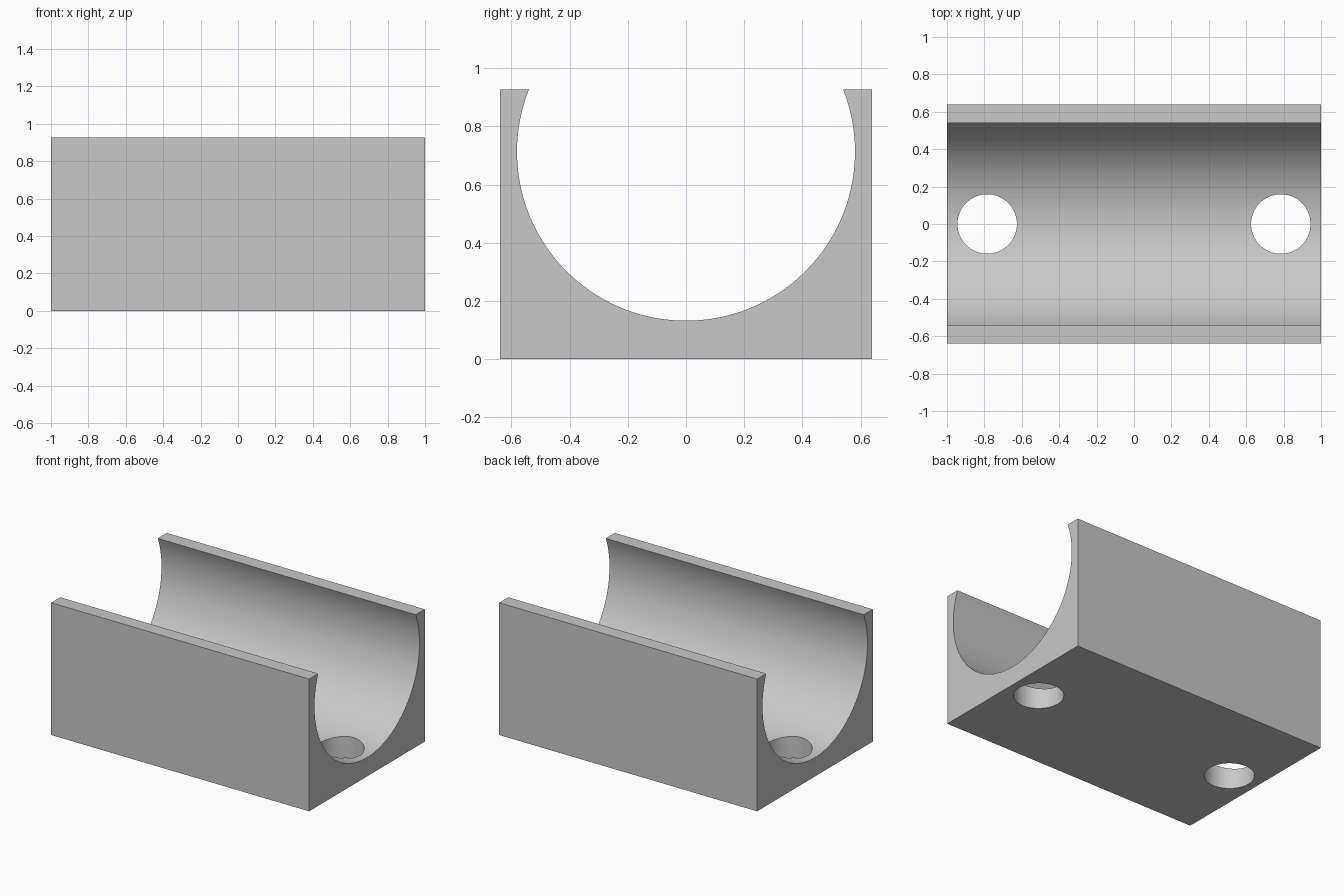
import bpy, bmesh, math

cube = bpy.data.objects.get("Cube")
if cube:
    bpy.data.objects.remove(cube, do_unlink=True)

LENGTH, HALF_DEPTH, HEIGHT = 2.0, 0.64, 0.927
BORE_RADIUS, BORE_Z = 0.581, 0.713
HOLE_RADIUS, HOLE_X = 0.159, 0.785

grey = bpy.data.materials.new("light_grey")
grey.use_nodes = True
colour = (0.58, 0.58, 0.58, 1)
grey.diffuse_color = colour
grey.node_tree.nodes["Principled BSDF"].inputs["Base Color"].default_value = colour


# Cradle block: a squared profile with an open round bore, extruded along x
def make_cradle(segments=96):
    lip = math.asin((HEIGHT - BORE_Z) / BORE_RADIUS)
    sweep = math.pi + 2 * lip
    profile = [(-HALF_DEPTH, HEIGHT), (-HALF_DEPTH, 0), (HALF_DEPTH, 0), (HALF_DEPTH, HEIGHT)]
    for i in range(segments + 1):
        a = lip - sweep * i / segments
        profile.append((BORE_RADIUS * math.cos(a), BORE_Z + BORE_RADIUS * math.sin(a)))
    bm = bmesh.new()
    end = bm.faces.new([bm.verts.new((-LENGTH / 2, y, z)) for y, z in profile])
    moved = bmesh.ops.extrude_face_region(bm, geom=[end])["geom"]
    verts = [g for g in moved if isinstance(g, bmesh.types.BMVert)]
    bmesh.ops.translate(bm, verts=verts, vec=(LENGTH, 0, 0))
    bmesh.ops.recalc_face_normals(bm, faces=bm.faces)
    mesh = bpy.data.meshes.new("cradle_block")
    bm.to_mesh(mesh)
    bm.free()
    mesh.materials.append(grey)
    obj = bpy.data.objects.new("cradle_block", mesh)
    bpy.context.collection.objects.link(obj)
    return obj


cradle = make_cradle()

# Two mounting holes straight through the floor
for side, name in ((-1, "right"), (1, "left")):
    bpy.ops.mesh.primitive_cylinder_add(vertices=64, radius=HOLE_RADIUS, depth=1,
                                        location=(side * HOLE_X, 0, 0.1))
    cutter = bpy.context.object
    cutter.name = name + "_hole_cutter"
    cutter.hide_render = True
    cutter.data.materials.append(grey)
    bpy.ops.object.select_all(action="DESELECT")
    cradle.select_set(True)
    bpy.context.view_layer.objects.active = cradle
    cut = cradle.modifiers.new(name + "_hole", "BOOLEAN")
    cut.operation = "DIFFERENCE"
    cut.solver = "EXACT"
    cut.object = cutter
    bpy.ops.object.modifier_apply(modifier=cut.name)
    bpy.data.objects.remove(cutter, do_unlink=True)

# Smooth bore and holes, crisp block edges
cradle.select_set(True)
bpy.context.view_layer.objects.active = cradle
bpy.ops.object.shade_smooth_by_angle(angle=math.radians(30))
